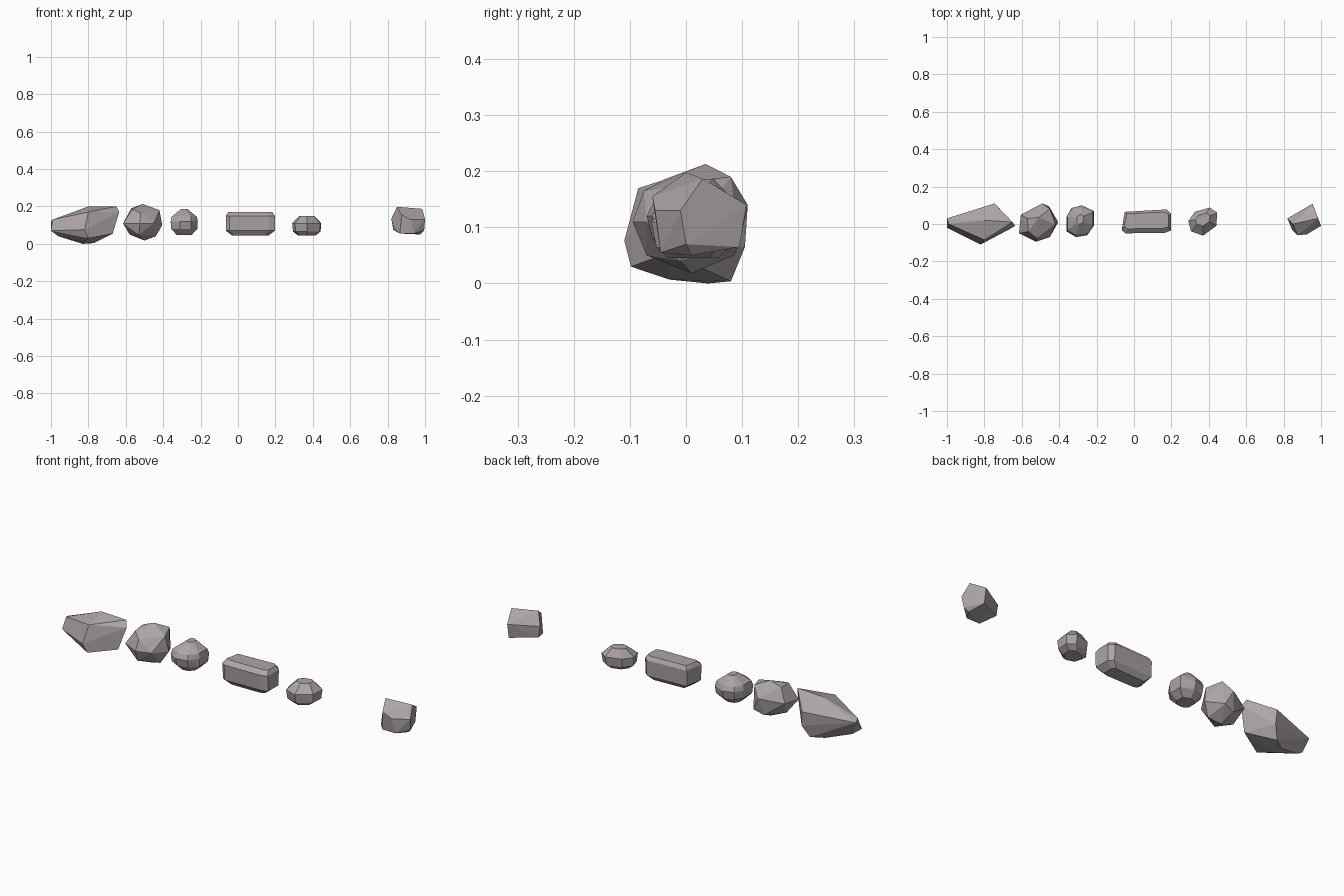
import bpy, bmesh

stone = bpy.data.materials.new("warm grey stone")
stone.diffuse_color = (0.42, 0.375, 0.38, 1)


def hull_rock(name, corners):
    """Faceted boulder: convex hull stretched over a few chipped corners."""
    bm = bmesh.new()
    for c in corners:
        bm.verts.new(c)
    res = bmesh.ops.convex_hull(bm, input=bm.verts[:])
    junk = {g for g in res["geom_interior"] + res["geom_unused"]
            if isinstance(g, bmesh.types.BMVert)}
    bmesh.ops.delete(bm, geom=list(junk), context='VERTS')
    bmesh.ops.dissolve_limit(bm, angle_limit=0.06, verts=bm.verts[:], edges=bm.edges[:])
    bmesh.ops.recalc_face_normals(bm, faces=bm.faces[:])
    me = bpy.data.meshes.new(name)
    bm.to_mesh(me)
    bm.free()
    me.materials.append(stone)
    ob = bpy.data.objects.new(name, me)
    bpy.context.collection.objects.link(ob)
    return ob


def layered_rock(name, outline, levels):
    """Boulder from a plan outline repeated at heights: (z, x scale, y scale, y shift)."""
    cx = (min(p[0] for p in outline) + max(p[0] for p in outline)) / 2
    cy = (min(p[1] for p in outline) + max(p[1] for p in outline)) / 2
    hull_rock(name, [(cx + (x - cx) * sx, cy + dy + (y - cy) * sy, z)
                     for z, sx, sy, dy in levels for x, y in outline])


# long pointed boulder
hull_rock("long_boulder", [
    (-1, -.02, .07), (-1, .03, .12), (-.99, 0, .13), (-.96, 0, .04),
    (-.83, .04, 0), (-.77, .08, .004), (-.82, -.03, .007),
    (-.82, -.11, .076), (-.80, -.098, .03), (-.80, -.085, .17),
    (-.80, .02, .2), (-.65, .01, .2), (-.635, -.01, .17), (-.67, -.03, .055),
    (-.745, .11, .14), (-.74, .105, .065)])

# round boulder
hull_rock("round_boulder", [
    (-.615, -.05, .11), (-.605, .05, .12), (-.565, -.04, .185), (-.57, .03, .19),
    (-.51, .035, .213), (-.45, .08, .19), (-.42, 0, .18), (-.405, .01, .10),
    (-.45, -.07, .11), (-.525, -.095, .11), (-.52, -.075, .165), (-.49, .11, .14),
    (-.455, .095, .07), (-.44, -.01, .04), (-.50, .01, .018), (-.58, 0, .05),
    (-.53, -.07, .05), (-.51, .085, .05)])

# small rounded stone
layered_rock("small_stone",
             [(-.36, .04), (-.335, .085), (-.28, .1), (-.215, .07),
              (-.215, -.01), (-.25, -.06), (-.31, -.07), (-.36, -.04)],
             [(.048, .55, .5, 0), (.08, .97, .88, 0), (.12, 1, 1, 0),
              (.145, .93, .85, 0), (.185, .25, .3, .01)])

# brick shaped block
layered_rock("long_block",
             [(-.065, -.035), (-.05, .065), (.175, .078), (.197, .055),
              (.197, -.035), (.165, -.047), (-.045, -.05)],
             [(.045, .75, .6, 0), (.07, 1, .92, 0), (.15, 1, 1, 0), (.17, .9, .7, .005)])

# flat pebble
layered_rock("flat_pebble",
             [(.29, .015), (.325, .065), (.405, .088), (.445, .06),
              (.44, -.01), (.37, -.062), (.305, -.04)],
             [(.045, .6, .6, 0), (.065, .95, .88, 0), (.11, 1, 1, 0),
              (.15, .5, .45, .01)])

# angular chunk
hull_rock("angular_chunk", [
    (.85, 0, .198), (.985, .03, .187), (.955, .108, .14), (.82, .03, .135),
    (.83, .03, .075), (.955, .095, .065), (1, -.01, .13), (.995, 0, .07),
    (.975, .01, .05), (.925, -.055, .13), (.94, -.045, .055), (.875, -.06, .155),
    (.865, -.045, .055), (.845, -.03, .07)])
